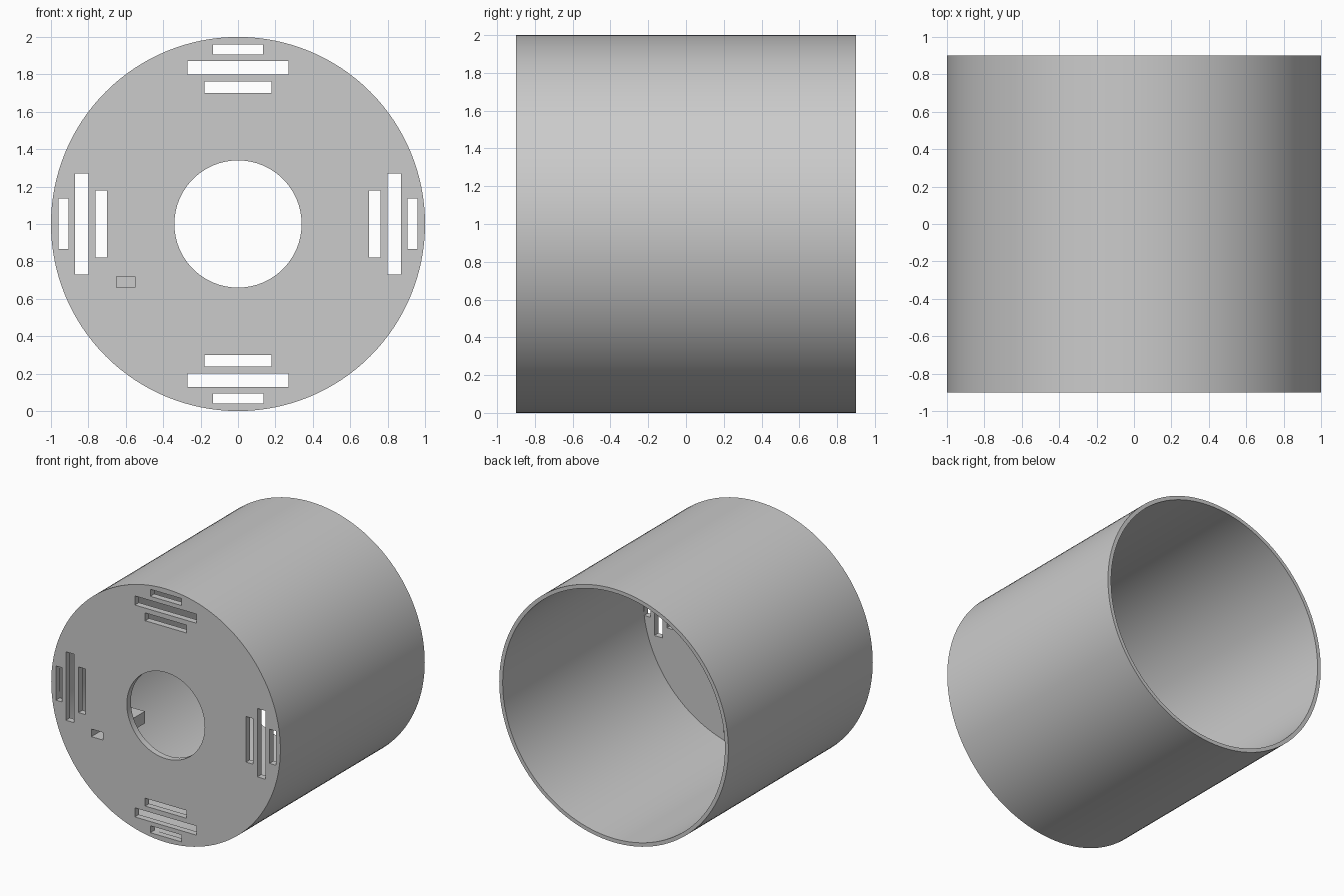
import bpy
import bmesh
import math
from mathutils import Matrix, Vector

cube = bpy.data.objects.get("Cube")
if cube:
    bpy.data.objects.remove(cube, do_unlink=True)

SEGMENTS = 128
FRONT, BACK = -0.9, 0.9
PLATE, WALL = 0.05, 0.03
HOLE = 0.34

grey = bpy.data.materials.new("plain grey")
grey.use_nodes = True
colour = (0.6, 0.6, 0.6, 1.0)
grey.diffuse_color = colour
grey.node_tree.nodes["Principled BSDF"].inputs["Base Color"].default_value = colour


def make_object(name, bm):
    bmesh.ops.recalc_face_normals(bm, faces=bm.faces)
    mesh = bpy.data.meshes.new(name)
    bm.to_mesh(mesh)
    bm.free()
    mesh.materials.append(grey)
    obj = bpy.data.objects.new(name, mesh)
    bpy.context.collection.objects.link(obj)
    return obj


def add_box(bm, low, high, matrix=Matrix()):
    low, high = Vector(low), Vector(high)
    size = Matrix.Diagonal((*(high - low), 1))
    bmesh.ops.create_cube(
        bm, size=1, matrix=matrix @ Matrix.Translation((low + high) / 2) @ size)


def combine(target, tool, operation):
    mod = target.modifiers.new(tool.name, 'BOOLEAN')
    mod.operation = operation
    mod.solver = 'EXACT'
    mod.object = tool
    bpy.context.view_layer.objects.active = target
    bpy.ops.object.modifier_apply(modifier=mod.name)
    bpy.data.objects.remove(tool, do_unlink=True)


# Drum: closed wall section revolved around the y axis, open at the back
profile = [(HOLE, FRONT), (1, FRONT), (1, BACK), (1 - WALL, BACK),
           (1 - WALL, FRONT + PLATE), (HOLE, FRONT + PLATE)]
bm = bmesh.new()
verts = [bm.verts.new((r, y, 1)) for r, y in profile]
edges = [bm.edges.new((verts[i - 1], verts[i])) for i in range(len(verts))]
bmesh.ops.spin(bm, geom=verts + edges, cent=(0, 0, 1), axis=(0, 1, 0),
               angle=math.tau, steps=SEGMENTS, use_duplicate=False)
bmesh.ops.remove_doubles(bm, verts=bm.verts, dist=0.0001)
drum = make_object("drum", bm)

# Socket block behind the front plate
bm = bmesh.new()
add_box(bm, (-0.71, FRONT + 0.02, 0.64), (-0.49, -0.46, 0.735))
combine(drum, make_object("socket_block", bm), 'UNION')

# Cutters: three slots on each of four sides, and the blind socket
bm = bmesh.new()
slots = [(0.70, 0.762, 0.18), (0.80, 0.872, 0.27), (0.905, 0.96, 0.135)]
for quarter in range(4):
    turn = Matrix.Translation((0, 0, 1)) @ Matrix.Rotation(quarter * math.pi / 2, 4, 'Y')
    for inner, outer, half in slots:
        add_box(bm, (-half, FRONT - 0.1, inner),
                (half, FRONT + PLATE + 0.02, outer), turn)
add_box(bm, (-0.65, FRONT - 0.1, 0.66), (-0.55, -0.5, 0.72))
combine(drum, make_object("slot_cutter", bm), 'DIFFERENCE')

# Smooth round walls, sharp corners
bpy.ops.object.select_all(action='DESELECT')
drum.select_set(True)
bpy.context.view_layer.objects.active = drum
bpy.ops.object.shade_smooth_by_angle(angle=math.radians(30))
